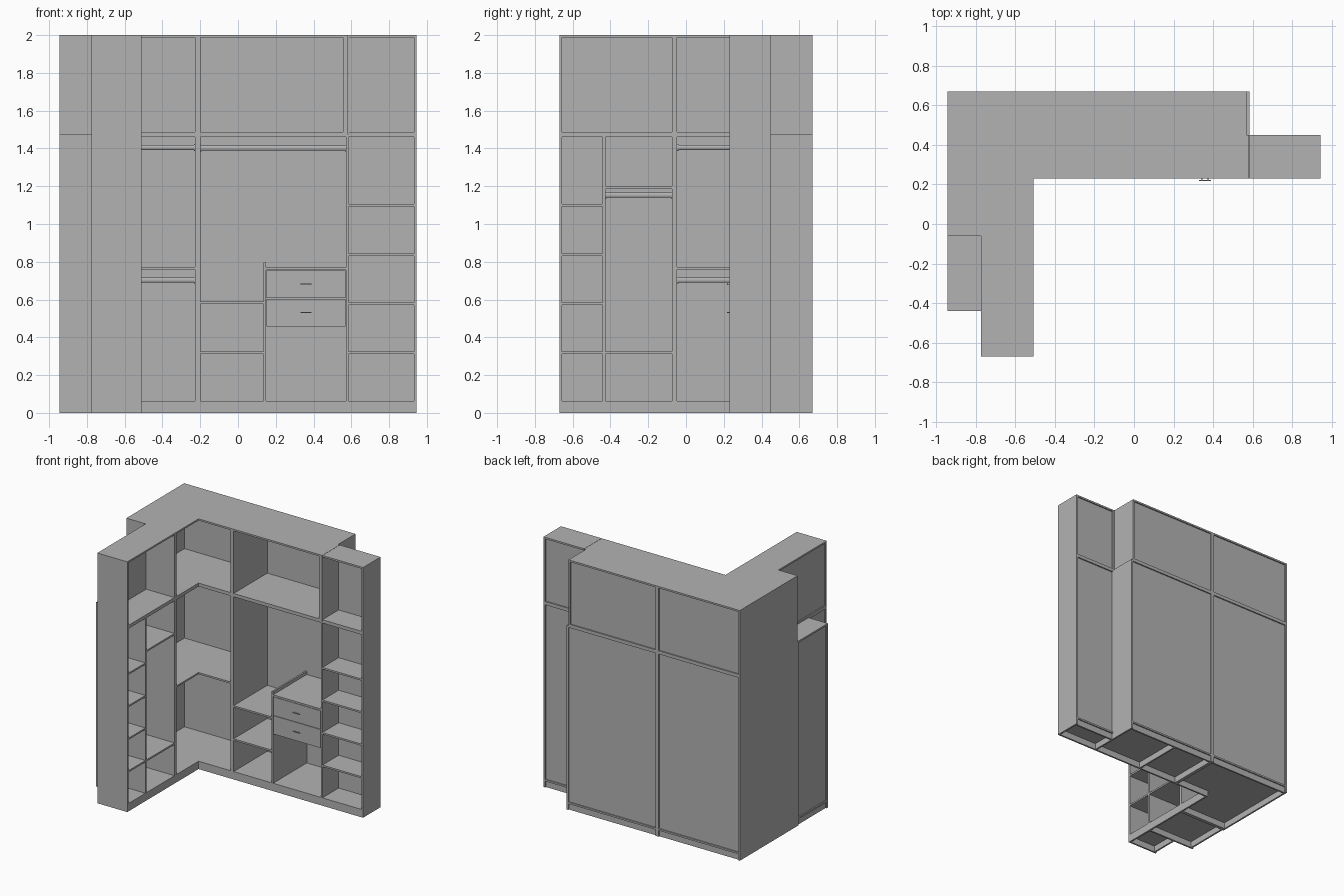
import bpy, math
from mathutils import Vector

old = bpy.data.objects.get("Cube")
if old:
    bpy.data.objects.remove(old, do_unlink=True)

grey = bpy.data.materials.new("panel grey")
grey.use_nodes = True
COL = (0.45, 0.45, 0.45, 1)
grey.diffuse_color = COL
grey.node_tree.nodes["Principled BSDF"].inputs["Base Color"].default_value = COL

T = 0.0135                                   # board thickness
FRONT, BACK, BACK_S = 0.23, 0.67, 0.45       # back run depth, shallow column depth
LEFT, ARM_B, ARM_F = -0.945, -0.775, -0.51   # arm: deep back, shallow back, open face
END = -0.67                                  # free end of the arm
MID = 1.473                                  # joint between lower and upper cabinets


def board(name, x0, x1, y0, y1, z0, z1):
    v = [(x, y, z) for x in (x0, x1) for y in (y0, y1) for z in (z0, z1)]
    f = [(0, 1, 3, 2), (4, 6, 7, 5), (0, 4, 5, 1), (2, 3, 7, 6), (0, 2, 6, 4), (1, 5, 7, 3)]
    me = bpy.data.meshes.new(name)
    me.from_pydata(v, [], f)
    me.materials.append(grey)
    ob = bpy.data.objects.new(name, me)
    bpy.context.collection.objects.link(ob)
    return ob


def rod(name, a, b, wide=0.007, high=0.013):
    """Oval hanging rail between two points, with a flange at each end."""
    a, b = Vector(a), Vector(b)
    axis = (b - a).normalized()
    parts = [(a, b, 1.0), (a, a + axis * 0.006, 1.35), (b - axis * 0.006, b, 1.35)]
    for i, (p, q, s) in enumerate(parts):
        bpy.ops.mesh.primitive_cylinder_add(vertices=20, radius=1, depth=(q - p).length,
                                            location=(p + q) / 2)
        ob = bpy.context.object
        ob.name = name if i == 0 else name + "_flange"
        ob.rotation_euler = (0, math.pi / 2, 0) if abs(axis.x) > 0.5 else (math.pi / 2, 0, 0)
        # local axis that ends up vertical: x for rails along x, y otherwise
        ob.scale = (high * s, wide * s, 1) if abs(axis.x) > 0.5 else (wide * s, 1, high * s)
        if abs(axis.x) <= 0.5:
            ob.scale = (wide * s, high * s, 1)
        bpy.ops.object.transform_apply(location=False, rotation=False, scale=True)
        ob.data.materials.append(grey)
        bpy.ops.object.shade_smooth_by_angle()


def levels(name, x0, x1, y0, y1, tops):
    """Horizontal boards with the given top heights."""
    for z in tops:
        board(name, x0, x1, y0, y1, z - T, z)


LOW = (0.063, MID)            # bottom and top of a lower cabinet
UP = (MID + T, 2.0)           # bottom and top of an upper cabinet
SHELVES = (0.325, 0.585, 0.845, 1.105)
G = 0.01                      # recess of the back panels

# ---------- corner cabinet (L plan) ----------
CX, CY = -0.213, -0.06
board("corner_outer_side", LEFT, LEFT + T, CY, BACK, 0, 2)
board("corner_right_side", CX - T, CX, FRONT, BACK, 0, 2)
board("corner_arm_side", LEFT + T, ARM_F, CY, CY + T, 0, 2)
for z in LOW + UP + (0.772,):
    cut = G if z == 0.772 else 0
    board("corner_board_back", LEFT + T, CX - T, FRONT, BACK - cut, z - T, z)
    board("corner_board_arm", LEFT + T, ARM_F, CY + T, FRONT, z - T, z)
for z0, z1 in ((LOW[0], MID - T), (UP[0], 2 - T)):
    board("corner_back_panel", LEFT + T, CX - T, BACK - G - 0.005, BACK - G, z0, z1)
board("corner_plinth_front", ARM_F - T, CX - T, FRONT, FRONT + T, 0, LOW[0] - T)
board("corner_plinth_arm", ARM_F - T, ARM_F, CY + T, FRONT, 0, LOW[0] - T)
board("corner_plinth_back", LEFT + T, CX - T, BACK - G - T, BACK - G, 0, LOW[0] - T)
for z in (1.405, 0.703):
    rod("corner_rail_back", (LEFT + T, 0.45, z), (CX - T, 0.45, z))
    rod("corner_rail_arm", (-0.73, CY + T, z), (-0.73, 0.44, z))

# ---------- middle cabinet ----------
MX_L, MX_U = 0.572, 0.57      # right limit of the lower opening / upper cabinet
board("middle_left_side", CX, CX + T, FRONT, BACK, 0, 2)
board("middle_right_side", MX_L, MX_L + T, FRONT, BACK, 0, MID)
board("middle_upper_right_side", MX_U - T, MX_U, FRONT, BACK, MID, 2)
levels("middle_lower_board", CX + T, MX_L, FRONT, BACK, LOW)
levels("middle_upper_board", CX + T, MX_U - T, FRONT, BACK, UP)
board("middle_back_panel", CX + T, MX_L, BACK - G - 0.005, BACK - G, LOW[0], MID - T)
board("middle_upper_back_panel", CX + T, MX_U - T, BACK - G - 0.005, BACK - G, UP[0], 2 - T)
for y in (FRONT, BACK - G - T):
    board("middle_plinth", CX + T, MX_L, y, y + T, 0, LOW[0] - T)
rod("middle_rail", (CX + T, 0.45, 1.402), (MX_L, 0.45, 1.402))

# low shelves and divider
DX = 0.136
board("drawer_divider", DX, DX + T, FRONT, BACK - G, LOW[0], 0.795)
board("plinth_divider", DX, DX + T, FRONT + T, BACK - G - T, 0, LOW[0] - T)
levels("low_shelf", CX + T, DX, FRONT, BACK - G, (0.325, 0.59))
levels("drawer_top", DX + T, MX_L, FRONT, BACK - G, (0.77,))

# drawers with bar handles
for z in (0.457, 0.607):
    x0, x1 = DX + T + 0.002, MX_L - 0.002
    board("drawer_front", x0, x1, FRONT, FRONT + T, z, z + 0.147)
    board("drawer_bottom", x0, x1, FRONT + T, 0.63, z + 0.01, z + 0.016)
    board("drawer_rear", x0, x1, 0.63, 0.63 + T, z + 0.01, z + 0.12)
    for x in (x0 + 0.008, x1 - 0.008 - T):
        board("drawer_side", x, x + T, FRONT + T, 0.63, z + 0.01, z + 0.12)
    hz = z + 0.074
    board("handle_bar", 0.33, 0.39, FRONT - 0.012, FRONT - 0.007, hz - 0.003, hz + 0.003)
    for x in (0.345, 0.375):
        board("handle_post", x - 0.002, x + 0.002, FRONT - 0.007, FRONT, hz - 0.002, hz + 0.002)

# ---------- shallow end column ----------
RX = 0.945
board("column_end_side", RX - T, RX, FRONT, BACK_S, 0, 2)
board("column_upper_side", MX_U, MX_U + T, FRONT, BACK_S, MID, 2)
levels("column_board", MX_L + T, RX - T, FRONT, BACK_S, LOW + UP)
levels("column_shelf", MX_L + T, RX - T, FRONT, BACK_S - G, SHELVES)
for z0, z1 in ((LOW[0], MID - T), (UP[0], 2 - T)):
    board("column_back_panel", MX_L + T, RX - T, BACK_S - G - 0.005, BACK_S - G, z0, z1)
for y in (FRONT, BACK_S - G - T):
    board("column_plinth", MX_L + T, RX - T, y, y + T, 0, LOW[0] - T)

# ---------- arm: hanging bay, narrow shelf bay, long upper cabinet ----------
DY = -0.441                   # divider between the two bays
board("arm_end_side", ARM_B, ARM_F, END, END + T, 0, 2)
board("arm_divider", LEFT, ARM_F, DY, DY + T, 0, MID)
board("hanging_side", LEFT, ARM_F, CY - T, CY, 0, MID)
board("arm_upper_side", ARM_B, ARM_F, CY - T, CY, MID, 2)
levels("arm_upper_board", ARM_B, ARM_F, END + T, CY - T, UP)
board("arm_upper_back_panel", ARM_B + G, ARM_B + G + 0.005, END + T, CY - T, UP[0], 2 - T)

for name, xb, y0, y1, shelves in (("hanging", LEFT, DY + T, CY - T, (0.325, 1.2)),
                                  ("narrow", ARM_B, END + T, DY, SHELVES)):
    levels(name + "_board", xb, ARM_F, y0, y1, LOW)
    levels(name + "_shelf", xb + G, ARM_F, y0, y1, shelves)
    board(name + "_back_panel", xb + G, xb + G + 0.005, y0, y1, LOW[0], MID - T)
    for x in (xb + G, ARM_F - T):
        board(name + "_plinth", x, x + T, y0, y1, 0, LOW[0] - T)
rod("hanging_rail", (-0.73, DY + T, 1.153), (-0.73, CY - T, 1.153))
